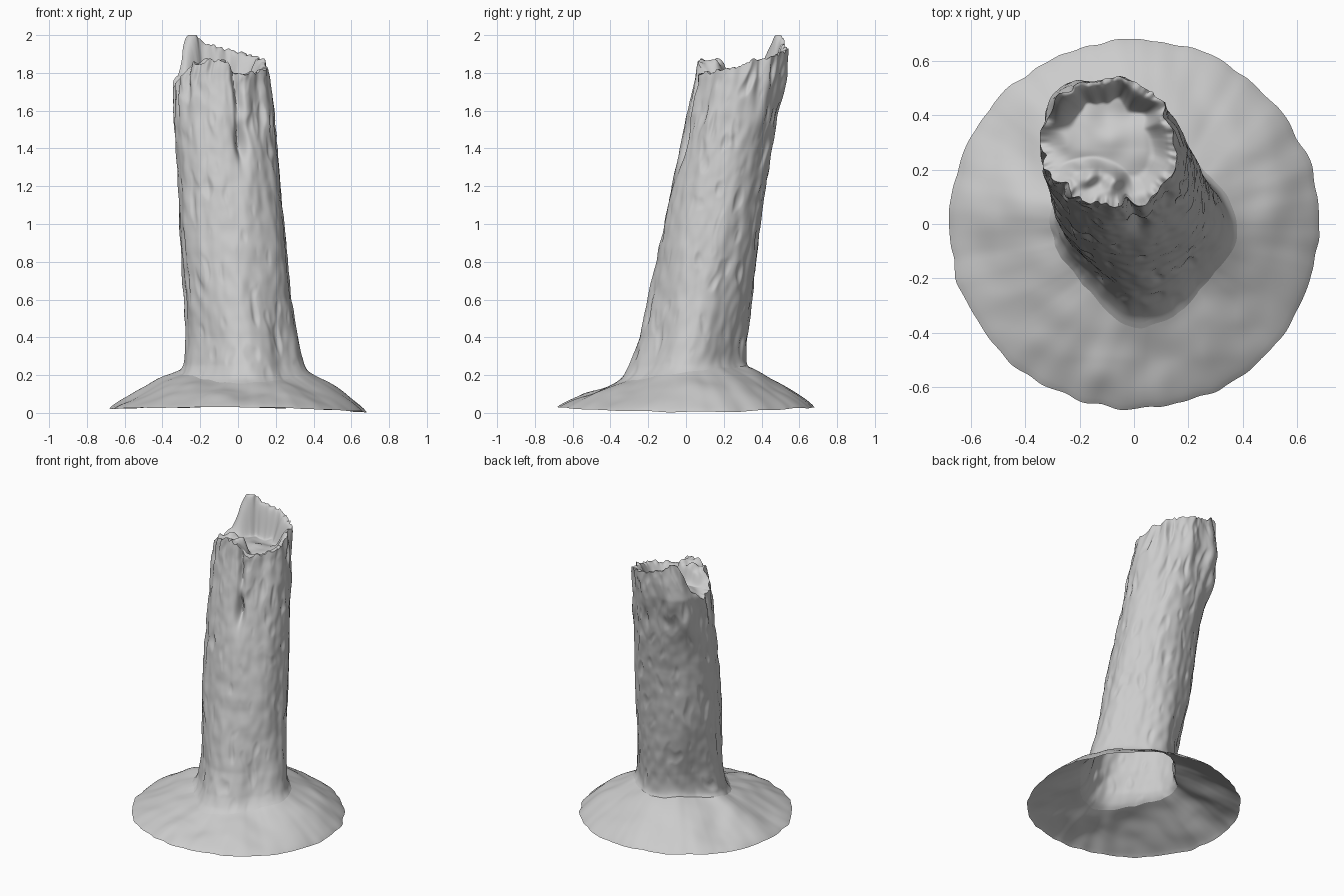
import bpy
import bmesh
import math
from math import sin, cos, pi
from mathutils import Vector, noise

if "Cube" in bpy.data.objects:
    bpy.data.objects.remove(bpy.data.objects["Cube"])

SEG = 256

# trunk silhouette: height, left x, right x, front y, back y
SECTIONS = [
    (0.12, -0.310, 0.385, -0.390, 0.320), (0.18, -0.292, 0.365, -0.335, 0.308),
    (0.25, -0.280, 0.345, -0.300, 0.305), (0.40, -0.275, 0.318, -0.245, 0.320),
    (0.60, -0.285, 0.285, -0.200, 0.348), (0.80, -0.300, 0.265, -0.155, 0.370),
    (1.00, -0.310, 0.248, -0.115, 0.395), (1.20, -0.315, 0.225, -0.075, 0.422),
    (1.40, -0.328, 0.205, -0.030, 0.455), (1.60, -0.343, 0.188, 0.012, 0.490),
    (1.76, -0.343, 0.168, 0.045, 0.520), (1.86, -0.312, 0.155, 0.060, 0.532),
    (2.00, -0.290, 0.125, 0.085, 0.540)]

# broken rim: angle in degrees, height
RIM = [(0, 1.84), (15, 1.87), (35, 1.88), (60, 1.90), (80, 1.92), (100, 1.94),
       (114, 1.95), (122, 1.98), (130, 2.0), (140, 2.0), (147, 1.93), (156, 1.79),
       (175, 1.72), (200, 1.75), (215, 1.80), (222, 1.84), (250, 1.86), (276, 1.86),
       (286, 1.80), (315, 1.80), (335, 1.82), (360, 1.84)]


def lookup(table, k):
    """Linear interpolation of a table keyed by its first column."""
    k = min(max(k, table[0][0]), table[-1][0])
    for a, b in zip(table, table[1:]):
        if k <= b[0]:
            f = (k - a[0]) / (b[0] - a[0])
            return [p + (q - p) * f for p, q in zip(a[1:], b[1:])]


def smooth(a, b, v):
    t = min(max((v - a) / (b - a), 0), 1)
    return t * t * (3 - 2 * t)


def gauss(v, centre, width):
    return math.exp(-((v - centre) / width) ** 2)


def n3(x, y, z):
    return noise.noise(Vector((x, y, z)))


def rim_base(th):
    return lookup(RIM, math.degrees(th) % 360)[0]


def rim_height(th):
    c, s = cos(th), sin(th)
    return min(2.0, rim_base(th) + 0.025 * n3(5 * c, 5 * s, 3) + 0.012 * n3(12 * c, 12 * s, 8))


def base_height(th):
    return 0.2 + 0.045 * sin(th) + 0.015 * abs(cos(th)) + 0.012 * n3(3 * cos(th), 3 * sin(th), 1)


def trunk_point(th, z):
    """Point on the leaning trunk with its bark relief."""
    x0, x1, y0, y1 = lookup(SECTIONS, z)
    c, s = cos(th), sin(th)
    deg = math.degrees(th) % 360
    low, top = 1 - smooth(0.2, 0.9, z), smooth(1.35, 1.6, z)
    d = low * 0.02 * (cos(4 * th) - 1)                        # root buttresses
    d += 0.022 * math.exp(-max(0, z - base_height(th)) / 0.03)  # soft foot
    d += top * 0.035 * gauss(deg, 136, 20)                    # square back corner
    d += 0.008 * n3(2.5 * c, 2.5 * s, 2 * z)
    d += 0.006 * n3(4 * c, 4 * s, 2.2 * z + 5)                # long bark ridges
    d -= 0.022 * max(0, n3(5 * c, 5 * s, 8 * z + 9) - 0.3)    # bark dents
    d += 0.005 * n3(6 * c, 6 * s, 12 * z)
    d += top * (0.02 * n3(3 * c, 3 * s, 4 * z + 2)
                - 0.035 * max(0, n3(5 * c, 5 * s, 6 * z + 4) - 0.15))
    # split in the front, with a deep hole at its lower end
    d -= 0.035 * gauss(deg, 287 + 3 * sin(9 * z), 4) * smooth(1.54, 1.64, z)
    d -= 0.08 * gauss(deg, 288, 6) * gauss(z, 1.43, 0.08)
    return Vector(((x0 + x1) / 2 + c * ((x1 - x0) / 2 + d),
                   (y0 + y1) / 2 + s * ((y1 - y0) / 2 + d), z))


def trunk_row(th, t):
    """Trunk wall, from the mound (t=0) to the broken rim (t=1)."""
    b = base_height(th)
    return trunk_point(th, b + (rim_height(th) - b) * t)


def mound_point(th, t):
    """Earth skirt, from the outer edge (t=0) to the trunk foot (t=1)."""
    inner = trunk_point(th, base_height(th))
    c, s = cos(th), sin(th)
    r = 0.679 + 0.014 * n3(2 * c, 2 * s, 4) + 0.012 * n3(8 * c, 8 * s, 6)
    z = 0.022 - 0.008 * c - 0.008 * cos(2 * th) + 0.008 * n3(4 * c, 4 * s, 2)
    outer = Vector((r * c, r * s, max(z, 0)))
    p = outer.lerp(inner, t)
    p.z = outer.z + (inner.z - outer.z) * t ** 0.85
    p.z += sin(pi * t) * (0.02 * n3(4 * p.x, 4 * p.y, 0.5) + 0.01 * n3(8 * p.x, 8 * p.y, 3))
    return p


def top_point(th, u):
    """Broken hollow, from the rim (u=0) to the centre (u=1)."""
    rim = trunk_point(th, rim_height(th))
    mean = sum((trunk_point(th + k * 0.06, rim_base(th + k * 0.06))
                for k in (-2, -1, 0, 1, 2)), Vector()) / 5
    lip = rim.lerp(mean, smooth(0, 0.18, u))                  # jagged only at the lip
    p = lip.lerp(Vector((-0.09, 0.31, 1.73)), u)
    floor = 1.745 + 0.025 * n3(5 * p.x, 5 * p.y, 2) + 0.015 * n3(11 * p.x, 11 * p.y, 5)
    knob = smooth(0.25, 0.6, gauss(p.x, -0.16, 0.14) * gauss(p.y, 0.12, 0.11))
    floor += knob * (0.10 + 0.06 * n3(16 * p.x, 16 * p.y, 7))  # solid front lump
    edge = 0.1 + 0.1 * n3(3 * cos(th), 3 * sin(th), 11)
    p.z = floor + (lip.z - floor) * (1 - smooth(edge * 0.5, edge + 0.3, u))
    return p


def loft(name, point, params, cap=False):
    """Skin a surface through rings of points, running upward and inward."""
    bm = bmesh.new()
    rings = [[bm.verts.new(point(2 * pi * i / SEG, t)) for i in range(SEG)] for t in params]
    for a, b in zip(rings, rings[1:]):
        for i in range(SEG):
            j = (i + 1) % SEG
            bm.faces.new((a[i], a[j], b[j], b[i]))
    if cap:
        bm.faces.new(rings[-1])
    mesh = bpy.data.meshes.new(name)
    bm.to_mesh(mesh)
    bm.free()
    ob = bpy.data.objects.new(name, mesh)
    bpy.context.collection.objects.link(ob)
    bpy.ops.object.select_all(action='DESELECT')
    bpy.context.view_layer.objects.active = ob
    ob.select_set(True)
    bpy.ops.object.shade_smooth_by_angle(angle=math.radians(60))
    return ob


def steps(n, end=1.0):
    return [end * i / n for i in range(n + 1)]


# earth skirt, open underneath
loft("ground_mound", mound_point, steps(28))

# leaning trunk, open at the foot
loft("trunk", trunk_row, steps(150))

# splintered hollow at the top
loft("broken_top", top_point, steps(36, 0.98), cap=True)
